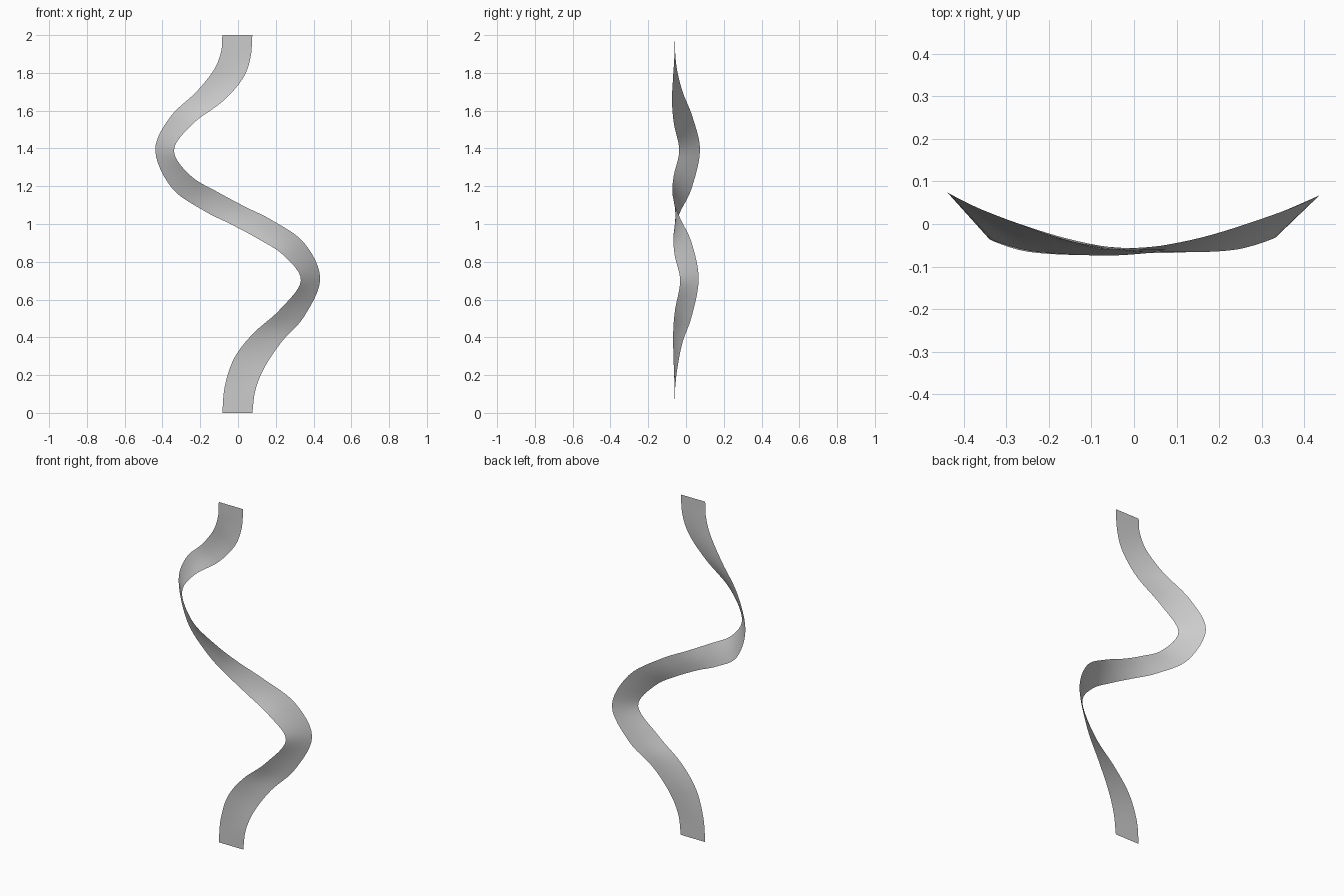
import bpy
from mathutils import Vector

if "Cube" in bpy.data.objects:
    bpy.data.objects.remove(bpy.data.objects["Cube"])

# Matching stations along the two edges of the ribbon: (edge A, edge B)
rungs = [
    ((-.083, -.06, 0), (.076, -.06, 0)),
    ((-.07, -.061, .14), (.092, -.058, .12)),
    ((-.02, -.066, .29), (.14, -.045, .24)),
    ((.08, -.068, .42), (.23, -.018, .375)),
    ((.22, -.058, .545), (.35, .03, .51)),
    ((.333, -.031, .70), (.435, .067, .71)),
    ((.24, -.06, .835), (.35, .03, .90)),
    ((.10, -.066, .925), (.18, -.026, 1.02)),
    ((-.04, -.057, 1.0), (.04, -.055, 1.09)),
    ((-.18, -.028, 1.07), (-.10, -.072, 1.165)),
    ((-.35, .03, 1.19), (-.25, -.065, 1.255)),
    ((-.438, .074, 1.39), (-.339, -.036, 1.39)),
    ((-.36, .035, 1.565), (-.24, -.064, 1.53)),
    ((-.22, -.018, 1.70), (-.08, -.074, 1.65)),
    ((-.125, -.048, 1.82), (.025, -.069, 1.77)),
    ((-.088, -.058, 1.92), (.066, -.062, 1.88)),
    ((-.083, -.06, 2), (.076, -.06, 2)),
]
STEPS, ACROSS = 6, 4


def spline(pts):
    """Smooth path through the points (Catmull-Rom)."""
    p = [Vector(v) for v in pts]
    p = [2 * p[0] - p[1]] + p + [2 * p[-1] - p[-2]]
    out = []
    for a, b, c, d in zip(p, p[1:], p[2:], p[3:]):
        for i in range(STEPS):
            t = i / STEPS
            out.append(.5 * (2 * b + (c - a) * t + (2 * a - 5 * b + 4 * c - d) * t**2
                             + (3 * b - a - 3 * c + d) * t**3))
    return out + [p[-2]]


# Ribbon: a thin sheet ruled between the two edges
edge_a = spline([r[0] for r in rungs])
edge_b = spline([r[1] for r in rungs])
verts = [a.lerp(b, k / ACROSS) for a, b in zip(edge_a, edge_b) for k in range(ACROSS + 1)]
n = ACROSS + 1
faces = [(i * n + k, i * n + k + 1, (i + 1) * n + k + 1, (i + 1) * n + k)
         for i in range(len(edge_a) - 1) for k in range(ACROSS)]
mesh = bpy.data.meshes.new("ribbon")
mesh.from_pydata(verts, [], faces)
mesh.shade_smooth()
ribbon = bpy.data.objects.new("ribbon", mesh)
bpy.context.collection.objects.link(ribbon)
